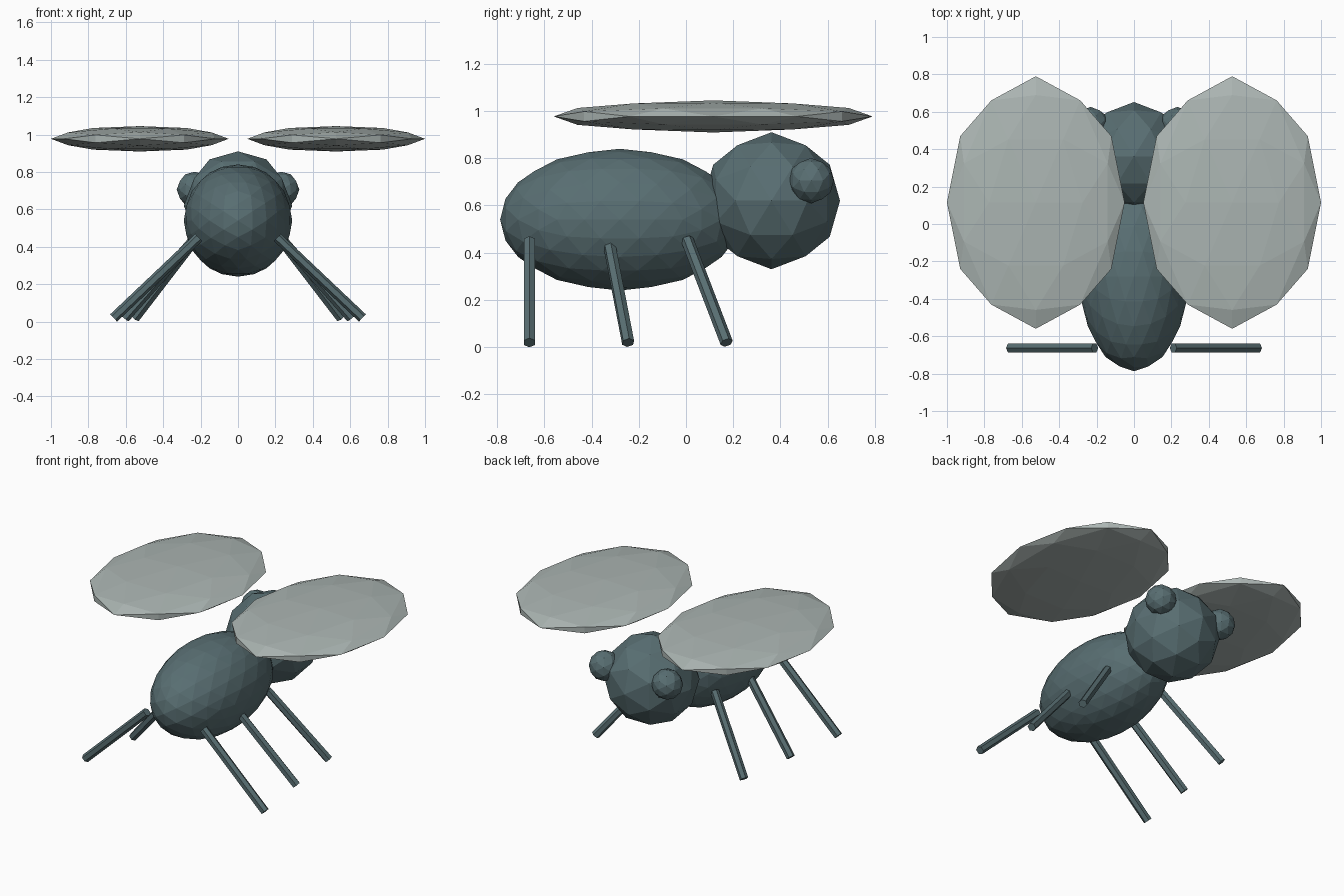
import bpy, bmesh, math
from mathutils import Vector, Matrix

if "Cube" in bpy.data.objects:
    bpy.data.objects.remove(bpy.data.objects["Cube"])


def material(name, rgb):
    m = bpy.data.materials.new(name)
    m.diffuse_color = (*rgb, 1.0)
    m.use_nodes = True
    m.node_tree.nodes["Principled BSDF"].inputs["Base Color"].default_value = m.diffuse_color
    return m


SLATE = material("dark slate", (0.098, 0.156, 0.168))
WING = material("pale grey", (0.41, 0.465, 0.45))

# Turns the icosphere so that its two-fold axes lie along x, y and z
ALIGN = Matrix.Rotation(-math.atan(2 / (1 + math.sqrt(5))), 4, 'Y')


def finish(name, bm, mat):
    bmesh.ops.recalc_face_normals(bm, faces=bm.faces)
    me = bpy.data.meshes.new(name)
    bm.to_mesh(me)
    bm.free()
    me.materials.append(mat)
    ob = bpy.data.objects.new(name, me)
    bpy.context.collection.objects.link(ob)
    return ob


def blob(name, centre, radii, mat, detail=2):
    """Faceted ellipsoid."""
    bm = bmesh.new()
    bmesh.ops.create_icosphere(bm, subdivisions=detail, radius=1.0, matrix=ALIGN)
    bm.transform(Matrix.Translation(centre) @ Matrix.Diagonal((*radii, 1.0)))
    return finish(name, bm, mat)


def rod(name, top, foot, radius, mat, sides=6):
    """Straight low-poly cylinder between two points."""
    top, foot = Vector(top), Vector(foot)
    axis = top - foot
    bm = bmesh.new()
    bmesh.ops.create_cone(bm, cap_ends=True, segments=sides, radius1=radius,
                          radius2=radius, depth=axis.length)
    turn = axis.to_track_quat('Z', 'Y').to_matrix().to_4x4()
    bm.transform(Matrix.Translation((top + foot) / 2) @ turn)
    return finish(name, bm, mat)


# Body and head
blob("body", (0, -0.28, 0.54), (0.29, 0.507, 0.30), SLATE, detail=3)
blob("head", (0, 0.362, 0.62), (0.29, 0.29, 0.29), SLATE)

# Legs: top and foot centres on the right side
LEGS = {
    "front_leg": ((0.21, -0.663, 0.45), (0.665, -0.663, 0.019)),
    "middle_leg": ((0.225, -0.328, 0.45), (0.605, -0.245, 0.019)),
    "back_leg": ((0.215, 0.005, 0.455), (0.55, 0.172, 0.019)),
}

for side, s in (("right", 1), ("left", -1)):
    # Eyes
    blob(f"{side}_eye", (s * 0.232, 0.53, 0.705), (0.096,) * 3, SLATE)
    # Wings
    blob(f"{side}_wing", (s * 0.525, 0.115, 0.977), (0.475, 0.675, 0.068), WING)
    for name, (top, foot) in LEGS.items():
        rod(f"{side}_{name}", (s * top[0], *top[1:]), (s * foot[0], *foot[1:]),
            0.027, SLATE)
